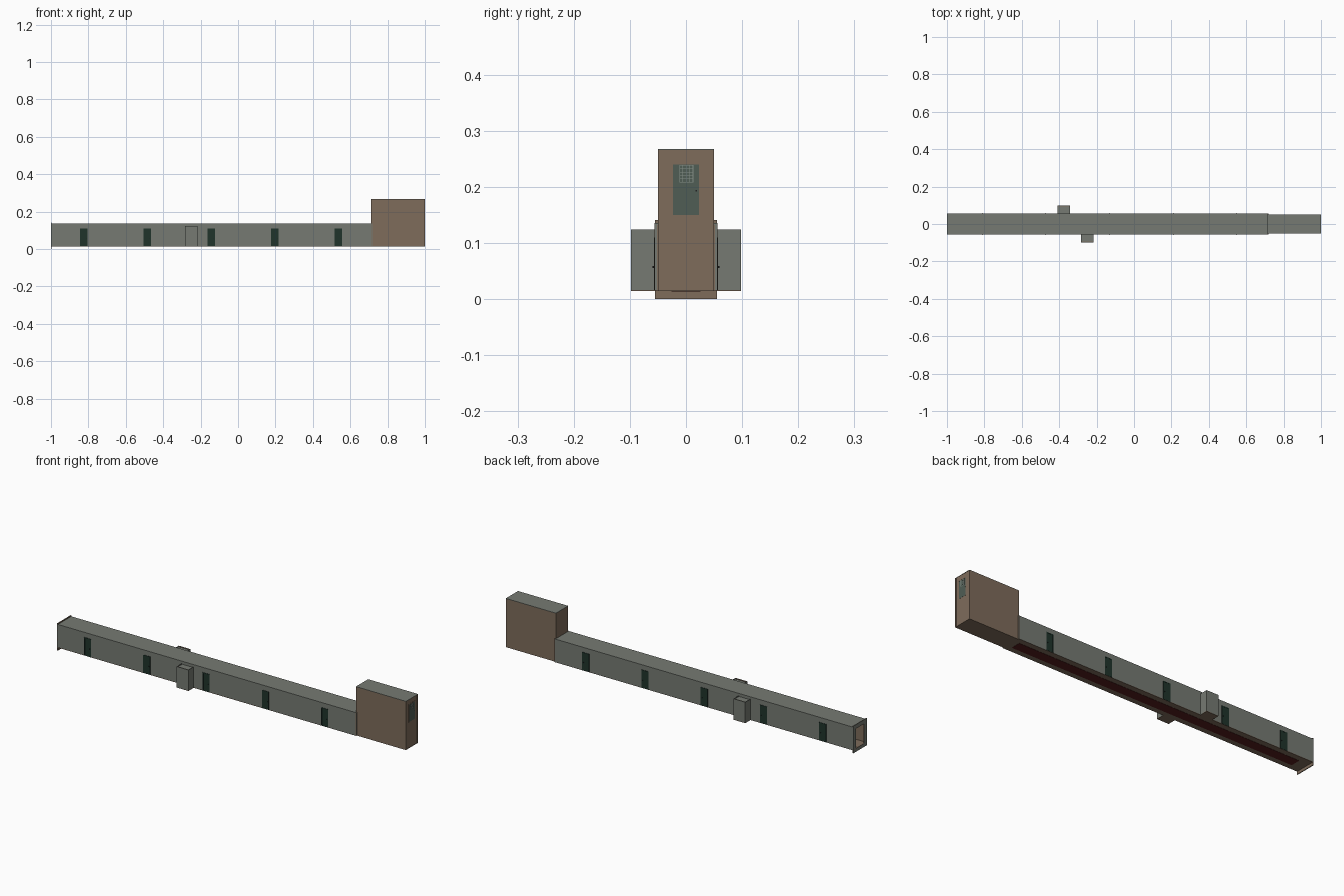
import bpy
import bmesh

cube = bpy.data.objects.get("Cube")
if cube:
    bpy.data.objects.remove(cube, do_unlink=True)


def material(name, r, g, b):
    m = bpy.data.materials.new(name)
    m.use_nodes = True
    m.diffuse_color = (r, g, b, 1)
    node = next(n for n in m.node_tree.nodes if n.type == 'BSDF_PRINCIPLED')
    node.inputs["Base Color"].default_value = (r, g, b, 1)
    node.inputs["Roughness"].default_value = 0.8
    return m


GREY = material("concrete grey", 0.18, 0.195, 0.17)
BROWN = material("plaster brown", 0.21, 0.15, 0.105)
GREEN = material("door green", 0.014, 0.033, 0.024)
TEAL = material("end door teal", 0.08, 0.11, 0.09)
RED = material("carpet red", 0.09, 0.013, 0.013)
PALE = material("wire glass pale", 0.25, 0.29, 0.26)
DARK = material("handle dark", 0.015, 0.015, 0.015)


def boxes(name, mat, *spans):
    """One object made of boxes, each given as x, y and z ranges."""
    bm = bmesh.new()
    for xs, ys, zs in spans:
        verts = bmesh.ops.create_cube(bm, size=1)["verts"]
        for v in verts:
            v.co = [lo + (hi - lo) * (c + 0.5)
                    for c, (lo, hi) in zip(v.co, (xs, ys, zs))]
    mesh = bpy.data.meshes.new(name)
    bm.to_mesh(mesh)
    bm.free()
    mesh.materials.append(mat)
    ob = bpy.data.objects.new(name, mesh)
    bpy.context.collection.objects.link(ob)
    return ob


def across(side, near, far):
    """A y range on the given side of the corridor."""
    return tuple(sorted((side * near, side * far)))


W, FLOOR, ROOF = 0.055, 0.016, 0.135     # corridor half width and heights
START, JOIN, END = -1.0, 0.718, 1.0      # corridor and tower ends
TW, TOP = 0.05, 0.268                    # tower half width and top

# Corridor shell: grey outside, brown lining inside
for side, label in ((-1, "front"), (1, "back")):
    boxes(label + "_corridor_wall", GREY,
          ((START, JOIN), across(side, 0.052, W), (FLOOR, ROOF)))
    boxes(label + "_corridor_lining", BROWN,
          ((START + 0.004, JOIN), across(side, 0.049, 0.0521), (FLOOR, ROOF - 0.003)))
boxes("corridor_roof", GREY, ((START, JOIN), (-W, W), (ROOF - 0.003, ROOF + 0.0005)))
boxes("corridor_floor", BROWN, ((START, JOIN), (-W, W), (FLOOR - 0.001, FLOOR + 0.002)))
boxes("carpet", RED, ((-0.94, 0.69), (-0.026, 0.026), (FLOOR - 0.002, FLOOR + 0.003)))


# Open end frame
def end_frame(name, mat, xs):
    opening, head, top = 0.034, 0.12, 0.141
    boxes(name, mat,
          (xs, (-W, -opening), (0, top)),
          (xs, (opening, W), (0, top)),
          (xs, (-opening, opening), (head, top)),
          (xs, (-opening, opening), (0, FLOOR)))


end_frame("end_frame", GREY, (START, START + 0.002))
end_frame("end_frame_lining", BROWN, (START + 0.002, START + 0.004))

# Stair tower
for side, label in ((-1, "front"), (1, "back")):
    boxes(label + "_tower_wall", BROWN,
          ((0.712, END), across(side, 0.043, TW), (FLOOR, TOP - 0.002)))
boxes("tower_end_wall", BROWN, ((END - 0.008, END - 0.001), (-0.043, 0.043), (FLOOR, TOP - 0.002)))
boxes("tower_inner_wall", BROWN, ((0.712, JOIN), (-0.043, 0.043), (ROOF, TOP - 0.002)))
boxes("tower_roof", GREY, ((0.712, END), (-TW, TW), (TOP - 0.002, TOP)))
boxes("tower_floor", BROWN, ((JOIN, END), (-TW, TW), (FLOOR - 0.001, FLOOR + 0.002)))
boxes("corridor_end_trim", BROWN,
      *[((JOIN - 0.004, JOIN - 0.0005), across(s, 0.045, W + 0.001), (FLOOR, ROOF + 0.001))
        for s in (-1, 1)])

# Stairs climbing to the upper door
steps = 14
run, rise = 0.2 / steps, 0.13 / steps
boxes("stairs", BROWN,
      *[((0.74 + i * run, END - 0.009), (-0.042, 0.042),
         (FLOOR + i * rise, FLOOR + (i + 1) * rise)) for i in range(steps)])

# Upper door with wire glass
boxes("end_door", TEAL, ((END - 0.002, END - 0.0005), (-0.023, 0.023), (0.15, 0.24)))
boxes("end_door_frame", BROWN,
      *[((END - 0.002, END), across(s, 0.023, 0.026), (0.15, 0.243)) for s in (-1, 1)],
      ((END - 0.002, END), (-0.026, 0.026), (0.24, 0.243)))
boxes("wire_glass_bars", PALE,
      *[((END - 0.001, END - 0.0002), (-0.012 + i * 0.006, -0.011 + i * 0.006), (0.208, 0.238))
        for i in range(5)],
      *[((END - 0.001, END - 0.0002), (-0.012, 0.013), (0.208 + i * 0.006, 0.209 + i * 0.006))
        for i in range(6)])
boxes("end_door_handle", DARK, ((END - 0.001, END), (0.017, 0.02), (0.192, 0.195)))

# Side doors on both walls
for side, label in ((-1, "front"), (1, "back")):
    for i in range(5):
        x = -0.825 + i * 0.3405
        name = f"{label}_side_door_{i + 1}"
        boxes(name, GREEN,
              ((x - 0.02, x + 0.02), across(side, 0.05, W + 0.001), (FLOOR, 0.11)),
              *[((x + s - 0.002, x + s + 0.002), across(side, W, W + 0.002), (FLOOR, 0.11))
                for s in (-0.018, 0.018)],
              ((x - 0.02, x + 0.02), across(side, W, W + 0.002), (0.106, 0.11)))
        boxes(name + "_handle", DARK,
              ((x + 0.011, x + 0.014), across(side, W, W + 0.005), (0.056, 0.059)))

# Side alcoves with sunken roofs
for side, label, x in ((-1, "front", -0.25), (1, "back", -0.375)):
    lo, hi, out, top = x - 0.034, x + 0.034, 0.098, 0.124
    boxes(label + "_alcove_walls", GREY,
          ((lo, hi), across(side, out - 0.002, out), (FLOOR, top)),
          ((lo, lo + 0.002), across(side, W, out), (FLOOR, top)),
          ((hi - 0.002, hi), across(side, W, out), (FLOOR, top)))
    boxes(label + "_alcove_roof", GREY,
          ((lo, hi), across(side, W, out - 0.004), (top - 0.008, top - 0.004)))
    boxes(label + "_alcove_lining", BROWN,
          ((lo + 0.002, hi - 0.002), across(side, out - 0.004, out - 0.002), (FLOOR, top)))
    boxes(label + "_alcove_floor", BROWN,
          ((lo, hi), across(side, W, out), (FLOOR - 0.001, FLOOR + 0.002)))
